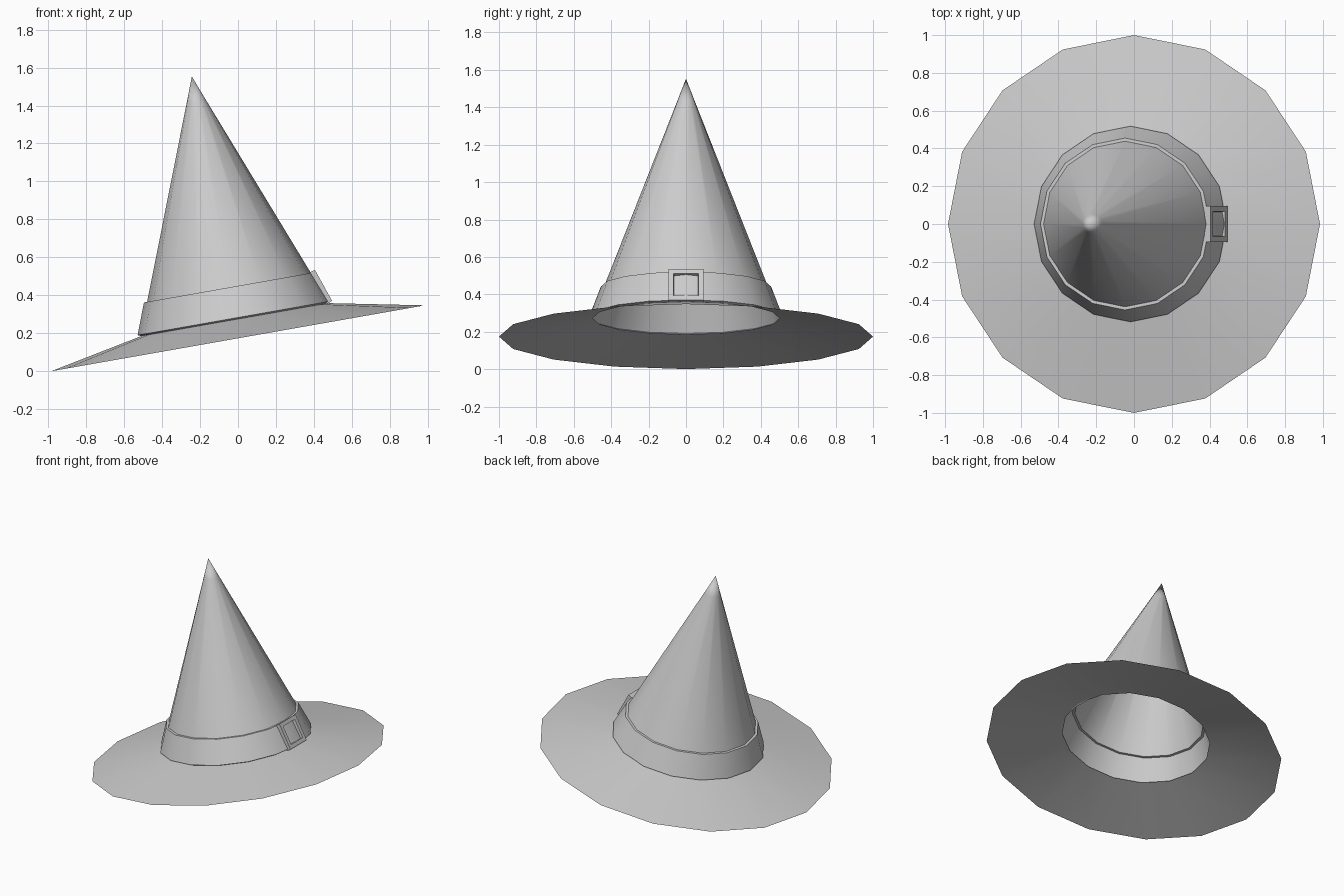
import bpy, bmesh, math
from mathutils import Matrix, Vector

cube = bpy.data.objects.get("Cube")
if cube:
    bpy.data.objects.remove(cube, do_unlink=True)

# One grey felt colour for the whole hat
GREY = (0.6, 0.6, 0.6, 1)
felt = bpy.data.materials.new("grey_felt")
felt.use_nodes = True
felt.diffuse_color = GREY
felt.node_tree.nodes["Principled BSDF"].inputs["Base Color"].default_value = GREY

TILT = math.radians(-10)
HAT = Matrix.Translation((0, 0, 0.174)) @ Matrix.Rotation(TILT, 4, 'Y')


def lathe(name, profile, matrix, sides=16, phase=0.0, closed=False, smooth=True):
    """Spin a (radius, height) profile around z and place it with matrix."""
    bm = bmesh.new()
    rings = []
    for r, z in profile:
        angles = [phase + math.tau * i / sides for i in range(sides)]
        rings.append([bm.verts.new((r * math.cos(a), r * math.sin(a), z)) for a in angles])
    pairs = list(zip(rings, rings[1:]))
    if closed:
        pairs.append((rings[-1], rings[0]))
    for low, high in pairs:
        for i in range(sides):
            j = (i + 1) % sides
            bm.faces.new((low[i], low[j], high[j], high[i]))
    bmesh.ops.remove_doubles(bm, verts=bm.verts, dist=0.0001)
    mesh = bpy.data.meshes.new(name)
    bm.to_mesh(mesh)
    bm.free()
    mesh.materials.append(felt)
    obj = bpy.data.objects.new(name, mesh)
    obj.matrix_world = matrix
    bpy.context.collection.objects.link(obj)
    if smooth:
        bpy.ops.object.select_all(action='DESELECT')
        obj.select_set(True)
        bpy.context.view_layer.objects.active = obj
        bpy.ops.object.shade_smooth_by_angle(angle=math.radians(30))
    return obj


# Wide brim, a thin sheet rising gently to the band
lathe("brim", [(1.0, 0), (0.5, 0.1)], HAT)

# Band with a small lip below and a narrow ledge on top
lathe("band", [(0.5, 0.1), (0.518, 0.108), (0.455, 0.272), (0.438, 0.272)], HAT)

# Pointed crown, open inside
lathe("crown", [(0.438, 0.272), (0.052, 1.265), (0, 1.4)], HAT)

# Square buckle frame lying on the sloping band
slope = math.radians(19)
place = HAT @ Matrix.Translation(Vector((0.492, 0, 0.1965)))
place = place @ Matrix.Rotation(math.radians(90) - slope, 4, 'Y')
half = math.sqrt(2)
frame = [(0.094, -0.035), (0.094, 0), (0.067, 0), (0.062, -0.035)]
lathe("buckle", [(r * half, z) for r, z in frame], place,
      sides=4, phase=math.pi / 4, closed=True, smooth=False)
